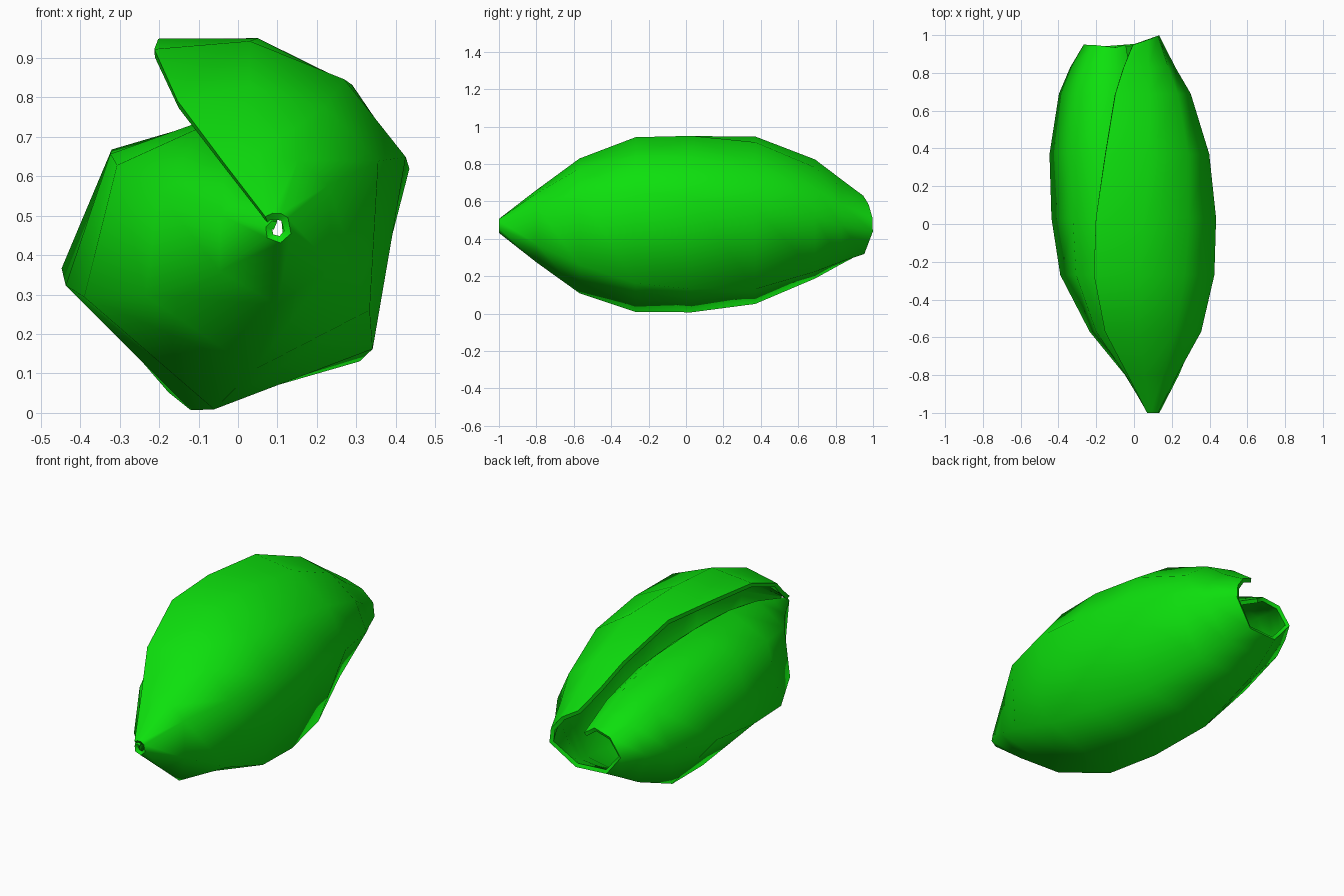
import bpy, bmesh
from math import sin, cos, radians

cube = bpy.data.objects.get("Cube")
if cube:
    bpy.data.objects.remove(cube, do_unlink=True)

# Shell colour
green = bpy.data.materials.new("bright_green")
green.use_nodes = True
colour = (0.004, 0.75, 0.004, 1)
green.diffuse_color = colour
green.node_tree.nodes["Principled BSDF"].inputs["Base Color"].default_value = colour

# Rolled cross-section, from outer lip round to inner curl: (clockwise angle, radius)
SPIRAL = [(-23, 0.517), (6, 0.48), (39, 0.46), (72, 0.457), (139, 0.47),
          (194, 0.495), (250, 0.465), (299, 0.37), (345, 0.28), (380, 0.17)]

# Stations from pointed front to open back:
# (y, centre x, centre z, width scale, height scale, twist, opening of the lip)
STATIONS = [(-1, 0.1, 0.47, 0.08, 0.08, -25, 0),
            (-0.8, 0.09, 0.472, 0.37, 0.4, -17, 0),
            (-0.57, 0.06, 0.475, 0.74, 0.74, -11, 0),
            (-0.27, 0.018, 0.48, 0.965, 0.965, -4.5, 0),
            (0.03, 0, 0.48, 1, 0.985, 0, 0),
            (0.37, -0.025, 0.485, 0.945, 0.925, 4, 4),
            (0.69, -0.05, 0.488, 0.77, 0.655, 6, 10),
            (0.83, -0.06, 0.475, 0.61, 0.47, 8, 16),
            (0.93, -0.065, 0.465, 0.44, 0.33, 10, 28)]

bm = bmesh.new()
rings = []
for y, cx, cz, width, height, twist, opening in STATIONS:
    ring = []
    for angle, radius in SPIRAL:
        # The lip unrolls away from the body towards the back
        a = radians(angle + twist + opening * (250 - angle) / 273)
        # The back rim bulges rearward at both sides
        bulge = 0.045 * abs(sin(a)) + 0.025 * sin(a) if y > 0.9 else 0
        ring.append(bm.verts.new((cx + radius * width * sin(a), y + bulge,
                                  cz + radius * height * cos(a))))
    rings.append(ring)
for front, back in zip(rings, rings[1:]):
    for j in range(len(SPIRAL) - 1):
        bm.faces.new((front[j], front[j + 1], back[j + 1], back[j]))

mesh = bpy.data.meshes.new("shell")
bm.to_mesh(mesh)
bm.free()
mesh.materials.append(green)
shell = bpy.data.objects.new("shell", mesh)
bpy.context.collection.objects.link(shell)

# Wall thickness, inward
wall = shell.modifiers.new("wall", "SOLIDIFY")
wall.thickness = 0.022
wall.offset = -1

bpy.ops.object.select_all(action="DESELECT")
shell.select_set(True)
bpy.context.view_layer.objects.active = shell
bpy.ops.object.modifier_apply(modifier="wall")
bpy.ops.object.shade_smooth_by_angle(angle=radians(80))
